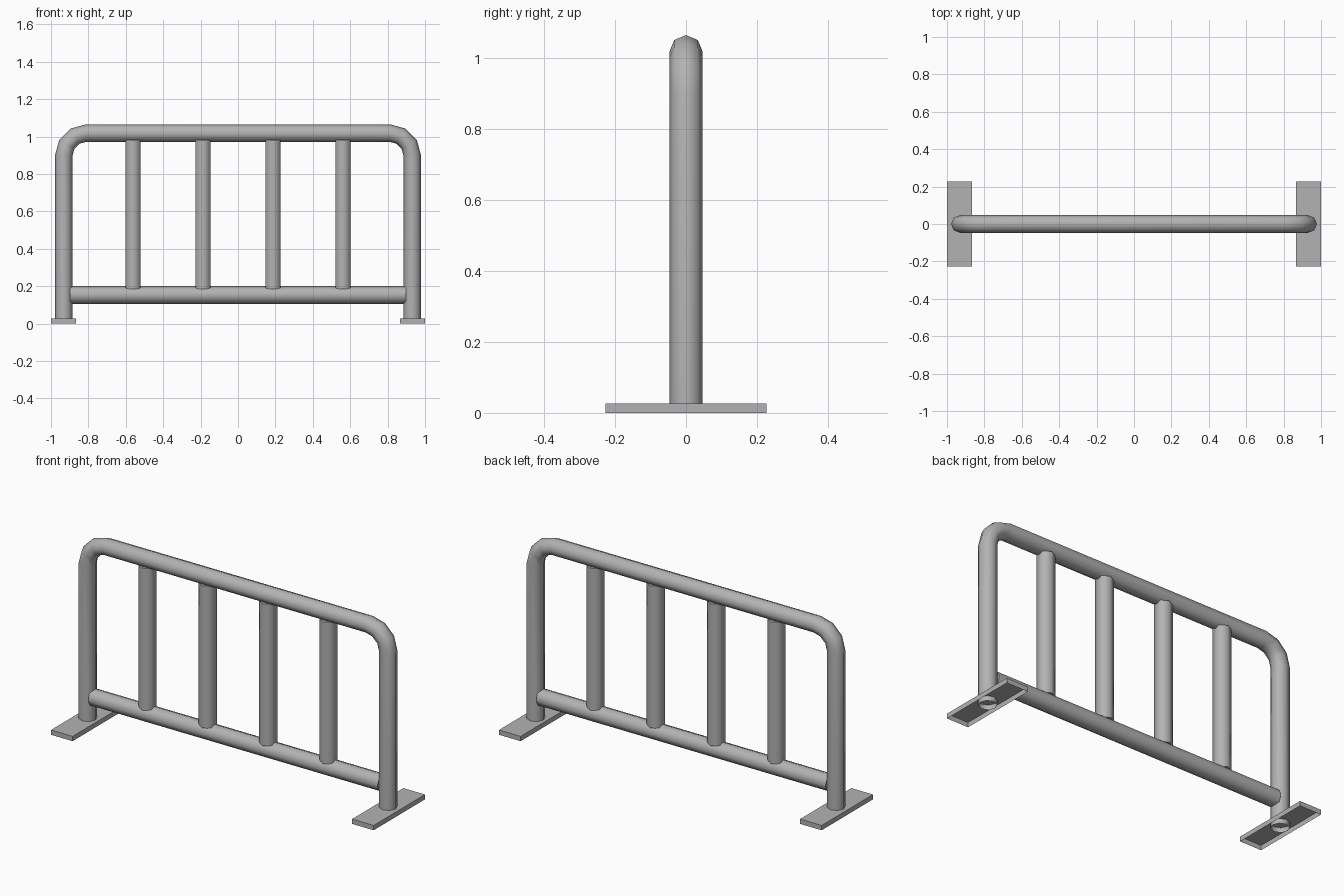
import bpy, bmesh, math
from mathutils import Vector

if "Cube" in bpy.data.objects:
    bpy.data.objects.remove(bpy.data.objects["Cube"], do_unlink=True)

steel = bpy.data.materials.new("grey steel")
steel.use_nodes = True
steel.diffuse_color = (0.45, 0.45, 0.45, 1)
steel.node_tree.nodes["Principled BSDF"].inputs["Base Color"].default_value = (0.45, 0.45, 0.45, 1)


def finish(bm, name, smooth=True):
    bmesh.ops.recalc_face_normals(bm, faces=bm.faces)
    mesh = bpy.data.meshes.new(name)
    bm.to_mesh(mesh)
    bm.free()
    mesh.materials.append(steel)
    obj = bpy.data.objects.new(name, mesh)
    bpy.context.collection.objects.link(obj)
    if smooth:
        bpy.ops.object.select_all(action="DESELECT")
        obj.select_set(True)
        bpy.context.view_layer.objects.active = obj
        bpy.ops.object.shade_smooth_by_angle(angle=math.radians(62))
    return obj


def tube(name, path, radius, sides=8, capped=True):
    """Sweep a polygon along a path lying in the xz plane."""
    bm = bmesh.new()
    path = [Vector((x, 0, z)) for x, z in path]
    rings = []
    for i, p in enumerate(path):
        tangent = (path[min(i + 1, len(path) - 1)] - path[max(i - 1, 0)]).normalized()
        side = Vector((0, 1, 0))
        normal = side.cross(tangent)
        ring = []
        for k in range(sides):
            a = math.tau * k / sides
            ring.append(bm.verts.new(p + radius * (math.cos(a) * side + math.sin(a) * normal)))
        rings.append(ring)
    for a, b in zip(rings, rings[1:]):
        for k in range(sides):
            n = (k + 1) % sides
            bm.faces.new((a[k], a[n], b[n], b[k]))
    if capped:
        bm.faces.new(rings[0])
        bm.faces.new(rings[-1])
    return finish(bm, name)


# Bent outer frame, open at the feet
POST_X, RAIL_Z, BEND, R = 0.931, 1.018, 0.118, 0.047
half = [(POST_X, 0.0)]
for step in range(4):
    a = math.radians(30 * step)
    half.append((POST_X - BEND + BEND * math.cos(a), RAIL_Z - BEND + BEND * math.sin(a)))
tube("outer_frame", half + [(-x, z) for x, z in reversed(half)], R, capped=False)

# Lower rail
tube("lower_rail", [(-0.897, 0.153), (0.897, 0.153)], R)

# Upright bars
for i in range(4):
    x = (i - 1.5) * 0.374
    tube(f"upright_bar_{i + 1}", [(x, 0.186), (x, 0.982)], 0.047, sides=6)

# Foot plates, hollow underneath
for name, sign in (("left_foot", 1), ("right_foot", -1)):
    bm = bmesh.new()
    bmesh.ops.create_cube(bm, size=1)
    for v in bm.verts:
        v.co = (v.co.x * 0.134 + sign * 0.933, v.co.y * 0.454, (v.co.z + 0.5) * 0.027)
    bottom = [f for f in bm.faces if f.calc_center_median().z < 0.001]
    bmesh.ops.delete(bm, geom=bottom, context="FACES_ONLY")
    finish(bm, name, smooth=False)
